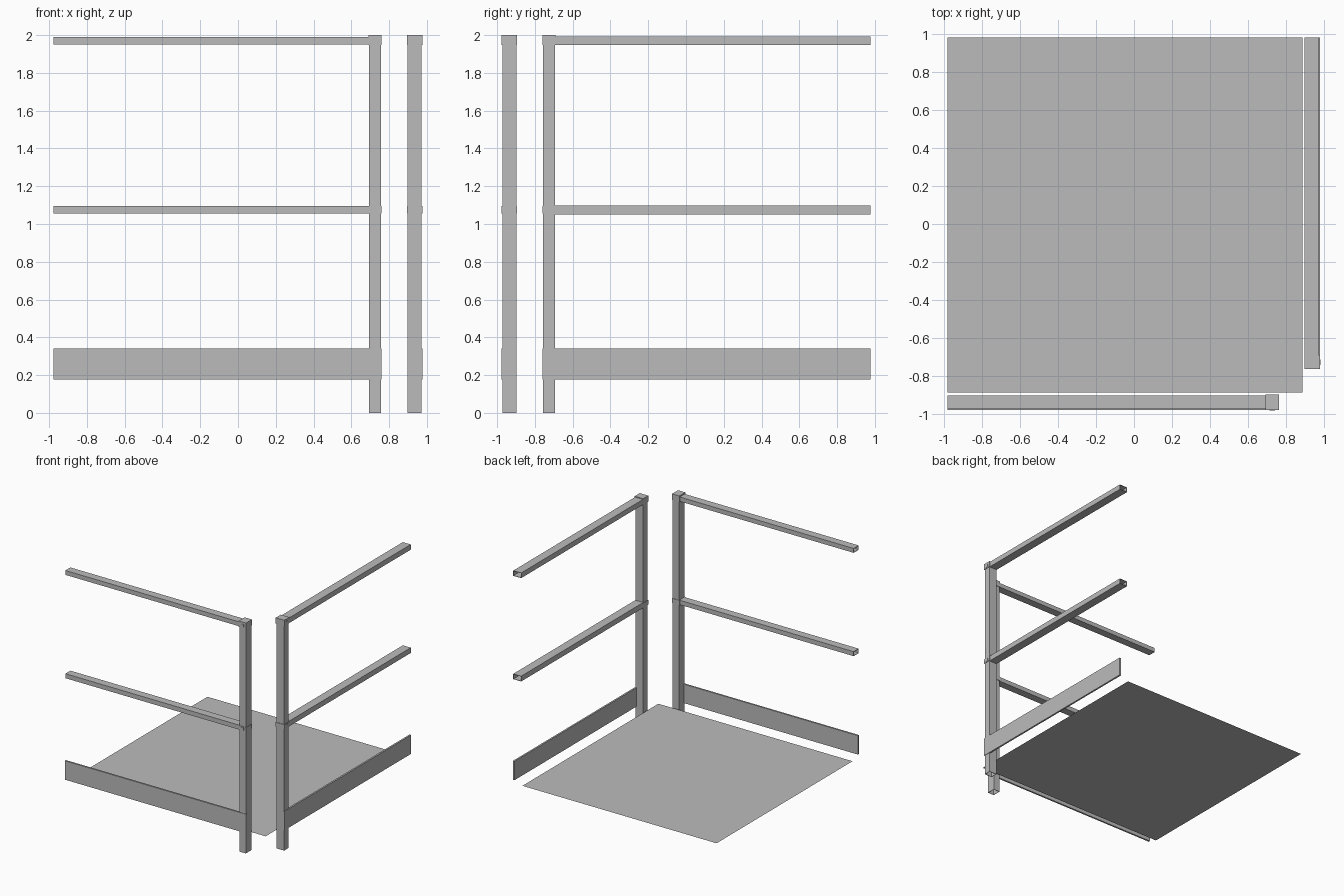
import bpy
import bmesh
from mathutils import Vector

default = bpy.data.objects.get("Cube")
if default:
    bpy.data.objects.remove(default, do_unlink=True)

GREY = 0.5
steel = bpy.data.materials.new("plain_grey_steel")
steel.use_nodes = True
colour = (GREY, GREY, GREY, 1)
steel.diffuse_color = colour
steel.node_tree.nodes["Principled BSDF"].inputs["Base Color"].default_value = colour


def add_object(name, bm):
    mesh = bpy.data.meshes.new(name)
    bmesh.ops.recalc_face_normals(bm, faces=bm.faces)
    bm.to_mesh(mesh)
    bm.free()
    mesh.materials.append(steel)
    obj = bpy.data.objects.new(name, mesh)
    bpy.context.scene.collection.objects.link(obj)
    return obj


def box(name, low, high, turned=False, open_axis=None, wall=0.005):
    """Box between two corners; open_axis makes it a hollow tube.
    turned reflects it across the diagonal for the other side."""
    low, high = Vector(low), Vector(high)
    bm = bmesh.new()
    bmesh.ops.create_cube(bm, size=1)
    if open_axis is not None:
        bm.normal_update()
        ends = [f for f in bm.faces if abs(f.normal[open_axis]) > 0.5]
        bmesh.ops.delete(bm, geom=ends, context="FACES_ONLY")
    for v in bm.verts:
        p = (low + high) / 2 + v.co * (high - low)
        v.co = (-p.y, -p.x, p.z) if turned else p
    obj = add_object(name, bm)
    if open_axis is not None:
        shell = obj.modifiers.new("wall", "SOLIDIFY")
        shell.thickness = wall
        shell.offset = -1
    return obj


# Shared dimensions, given for the front side
FAR = -0.978
POST_L, POST_R = 0.694, 0.756
OUT, INN = -0.972, -0.898
LIP = 0.004
RAILS = {"middle": (1.055, 1.094), "top": (1.951, 1.989)}

for side, turned in (("front", False), ("left", True)):
    # Upright hollow post and its closed cap
    box(side + "_post", (POST_L, OUT, 0), (POST_R, INN, 1.99), turned, open_axis=2)
    box(side + "_post_cap", (POST_L - LIP, OUT - LIP, 1.948),
        (POST_R + LIP, INN + LIP, 2), turned)

    # Toe board on the outer face
    box(side + "_toe_board", (FAR, OUT - LIP, 0.178),
        (POST_R + LIP, OUT + 0.011, 0.342), turned)

    # Hollow rails with sleeves and square fixings
    for level, (z0, z1) in RAILS.items():
        label = side + "_" + level
        box(label + "_rail", (FAR, OUT + 0.003, z0), (POST_L, INN - 0.002, z1),
            turned, open_axis=0)
        if level == "middle":
            box(label + "_sleeve", (POST_L - LIP, OUT - LIP, z0),
                (POST_R + LIP, INN + LIP, z1), turned)
        mid_x, mid_z = (POST_L + POST_R) / 2, (z0 + z1) / 2
        box(label + "_fixing", (mid_x - 0.014, OUT - 0.006, mid_z - 0.011),
            (mid_x + 0.014, OUT, mid_z + 0.011), turned)

# Thin flat platform
bm = bmesh.new()
bmesh.ops.create_grid(bm, x_segments=1, y_segments=1, size=0.5)
EDGE = 0.885
for v in bm.verts:
    v.co = (EDGE if v.co.x > 0 else FAR, -FAR if v.co.y > 0 else -EDGE, 0.15)
add_object("platform", bm)
